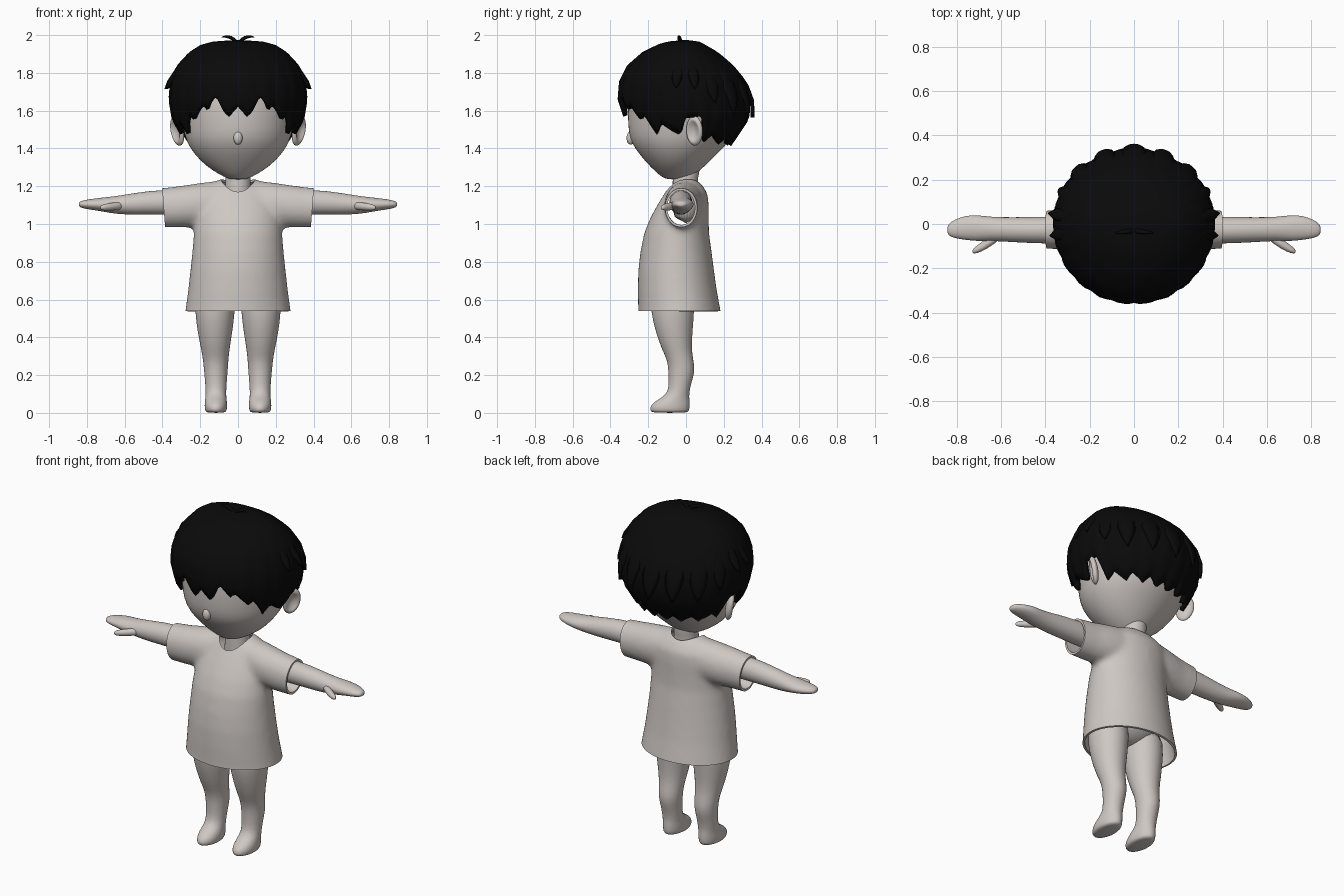
import bpy, bmesh, math
from mathutils import Vector, Matrix

if "Cube" in bpy.data.objects:
    bpy.data.objects.remove(bpy.data.objects["Cube"])


def material(name, rgb):
    m = bpy.data.materials.new(name)
    m.diffuse_color = (*rgb, 1)
    m.use_nodes = True
    m.node_tree.nodes["Principled BSDF"].inputs["Base Color"].default_value = m.diffuse_color
    return m


CLAY = material("warm grey", (0.62, 0.575, 0.545))
BLACK = material("hair black", (0.003, 0.003, 0.003))


def loft(bm, rings, axis, segs=24):
    """Ellipse rings (position, centre a, centre b, radius a, radius b) along x or z."""
    rows = []
    for p, ca, cb, ra, rb in rings:
        row = []
        for i in range(segs):
            t = 2 * math.pi * i / segs
            a, b = ca + ra * math.cos(t), cb + rb * math.sin(t)
            row.append(bm.verts.new((p, a, b) if axis == "X" else (a, b, p)))
        rows.append(row)
    for r, s in zip(rows, rows[1:]):
        for i in range(segs):
            j = (i + 1) % segs
            bm.faces.new((r[i], r[j], s[j], s[i]))
    bm.faces.new(rows[0])
    bm.faces.new(rows[-1])


def finish(bm, name, mat, mirror=False, subsurf=0):
    bmesh.ops.recalc_face_normals(bm, faces=bm.faces[:])
    me = bpy.data.meshes.new(name)
    bm.to_mesh(me)
    bm.free()
    me.materials.append(mat)
    me.shade_smooth()
    ob = bpy.data.objects.new(name, me)
    bpy.context.collection.objects.link(ob)
    if mirror:
        ob.modifiers.new("Mirror", "MIRROR")
    if subsurf:
        s = ob.modifiers.new("Subsurf", "SUBSURF")
        s.levels = s.render_levels = subsurf
    return ob


def activate(ob):
    bpy.ops.object.select_all(action="DESELECT")
    ob.select_set(True)
    bpy.context.view_layer.objects.active = ob


def apply_all(ob):
    activate(ob)
    for m in list(ob.modifiers):
        bpy.ops.object.modifier_apply(modifier=m.name)


# Head: rings given as (z, half width, front y, back y)
HEAD = [(1.235, .04, -.10, 0), (1.25, .075, -.13, .03), (1.28, .13, -.165, .07),
        (1.33, .197, -.215, .125), (1.40, .255, -.272, .195), (1.46, .282, -.302, .25),
        (1.54, .298, -.308, .285), (1.62, .312, -.31, .30), (1.72, .31, -.30, .30),
        (1.82, .26, -.25, .22), (1.88, .17, -.15, .12)]
bm = bmesh.new()
loft(bm, [(z, 0, (f + b) / 2, rx, (b - f) / 2) for z, rx, f, b in HEAD], "Z", 32)
finish(bm, "head", CLAY, subsurf=1)

# Neck
bm = bmesh.new()
loft(bm, [(1.0, 0, 0, .08, .075), (1.17, 0, -.005, .072, .068),
          (1.24, 0, -.005, .064, .064), (1.36, 0, .01, .075, .085)], "Z")
finish(bm, "neck", CLAY, subsurf=1)

# Nose
bm = bmesh.new()
bmesh.ops.create_uvsphere(bm, u_segments=20, v_segments=12, radius=1)
bm.transform(Matrix.Translation((0, -.293, 1.455)) @ Matrix.Diagonal((.024, .022, .035, 1)))
finish(bm, "nose", CLAY)

# Ears: flat ellipsoids, dished on the outer side and flared backwards
bm = bmesh.new()
bmesh.ops.create_uvsphere(bm, u_segments=24, v_segments=24, radius=1,
                          matrix=Matrix.Rotation(math.pi / 2, 4, "Y"))
for v in bm.verts:
    r = math.hypot(v.co.y, v.co.z)
    if v.co.x > 0 and r < .75:
        v.co.x -= 1.1 * (1 - (r / .75) ** 2)
bm.transform(Matrix.Translation((.322, .045, 1.493)) @ Matrix.Rotation(.2, 4, "Y")
             @ Matrix.Rotation(-.6, 4, "Z") @ Matrix.Diagonal((.024, .05, .08, 1)))
finish(bm, "ears", CLAY, mirror=True)

# Arms with hands and thumbs
bm = bmesh.new()
loft(bm, [(.15, -.028, 1.11, .062, .068), (.40, -.028, 1.118, .062, .067),
          (.55, -.026, 1.106, .056, .058), (.65, -.022, 1.1, .054, .047),
          (.71, -.018, 1.103, .060, .038), (.76, -.017, 1.104, .055, .031),
          (.81, -.022, 1.104, .043, .024), (.838, -.026, 1.104, .026, .015),
          (.843, -.026, 1.104, .012, .007)], "X")
loft(bm, [(.60, -.05, 1.098, .018, .02), (.65, -.078, 1.094, .026, .022),
          (.69, -.105, 1.09, .022, .02), (.72, -.12, 1.087, .015, .015),
          (.73, -.124, 1.086, .007, .007)], "X", 12)
finish(bm, "arms", CLAY, mirror=True, subsurf=1)

# Legs with feet
bm = bmesh.new()
loft(bm, [(0, .117, -.086, .05, .096), (.012, .117, -.087, .058, .104),
          (.04, .117, -.085, .061, .106), (.07, .117, -.066, .057, .085),
          (.10, .117, -.040, .054, .056), (.16, .117, -.032, .057, .060),
          (.22, .117, -.022, .063, .071), (.28, .118, -.030, .067, .069),
          (.34, .12, -.050, .076, .080), (.42, .122, -.062, .091, .096),
          (.54, .122, -.073, .108, .118), (.70, .12, -.07, .108, .118)], "Z")
finish(bm, "legs", CLAY, mirror=True, subsurf=1)

# Hips, hidden under the shirt
bm = bmesh.new()
bmesh.ops.create_uvsphere(bm, u_segments=24, v_segments=16, radius=1)
bm.transform(Matrix.Translation((0, -.06, .74)) @ Matrix.Diagonal((.215, .14, .17, 1)))
finish(bm, "hips", CLAY)

# Shirt: torso and a tube for both sleeves, fused, trimmed open and thickened
bm = bmesh.new()
loft(bm, [(.44, 0, -.03, .298, .228), (.54, 0, -.035, .279, .218), (.65, 0, -.046, .264, .209),
          (.75, 0, -.052, .253, .201), (.85, 0, -.053, .242, .189), (.95, 0, -.05, .234, .172),
          (1.03, 0, -.035, .226, .155), (1.1, 0, -.016, .218, .136), (1.16, 0, 0, .20, .115),
          (1.2, 0, 0, .165, .09), (1.228, 0, 0, .12, .065), (1.245, 0, 0, .07, .04)], "Z", 48)
half = [(.47, -.026, 1.083, .086, .104), (.40, -.026, 1.086, .086, .105),
        (.30, -.024, 1.092, .092, .111), (.20, -.015, 1.10, .10, .118),
        (.10, -.005, 1.11, .10, .120)]
loft(bm, [(-r[0], *r[1:]) for r in half] + half[::-1], "X", 32)
shirt = finish(bm, "shirt", CLAY)
rm = shirt.modifiers.new("Fuse", "REMESH")
rm.mode, rm.voxel_size = "VOXEL", .015
sm = shirt.modifiers.new("Soften", "SMOOTH")
sm.factor, sm.iterations = .5, 10
apply_all(shirt)
bm = bmesh.new()
bm.from_mesh(shirt.data)
for co, no in (((0, 0, .54), (0, 0, -1)), ((.394, 0, 1.09), (1, 0, -.075)),
               ((-.394, 0, 1.09), (-1, 0, -.075))):
    bmesh.ops.bisect_plane(bm, geom=bm.verts[:] + bm.edges[:] + bm.faces[:],
                           plane_co=co, plane_no=no, clear_outer=True)
bm.to_mesh(shirt.data)
bm.free()

# Neck opening, cut by an upright oval
bm = bmesh.new()
loft(bm, [(1.08, 0, -.018, .09, .09), (1.4, 0, -.018, .09, .09)], "Z", 48)
cutter = finish(bm, "neck_cutter", CLAY)
cutter.hide_render = True
so = shirt.modifiers.new("Thickness", "SOLIDIFY")
so.thickness, so.offset = .012, -1
bo = shirt.modifiers.new("Neckline", "BOOLEAN")
bo.operation, bo.solver, bo.object = "DIFFERENCE", "EXACT", cutter
apply_all(shirt)
bpy.data.objects.remove(cutter)
activate(shirt)
bpy.ops.object.shade_smooth_by_angle(angle=math.radians(45))

# Hair outline: (z, half width, front y, back y), and hem height by angle from the front
HAIR = [(1.975, .0, .0, .0), (1.966, .13, -.10, .07), (1.95, .195, -.15, .10),
        (1.91, .258, -.232, .17), (1.84, .322, -.312, .252), (1.755, .357, -.355, .315),
        (1.66, .366, -.362, .343), (1.555, .348, -.328, .335), (1.48, .312, -.31, .285),
        (1.40, .275, -.28, .23)]
HEM = [(0, 1.62), (8, 1.565), (13, 1.60), (19, 1.68), (28, 1.60), (31, 1.63), (43, 1.55),
       (47, 1.58), (60, 1.475), (66, 1.53), (74, 1.50), (84, 1.47), (90, 1.56), (104, 1.57),
       (112, 1.43), (120, 1.47), (135, 1.42), (142, 1.46), (155, 1.415), (162, 1.455),
       (172, 1.41), (180, 1.45)]


def lerp(table, x):
    for p, q in zip(table, table[1:]):
        if min(p[0], q[0]) <= x <= max(p[0], q[0]):
            t = (x - p[0]) / (q[0] - p[0])
            return [u + (v - u) * t for u, v in zip(p[1:], q[1:])]
    return table[-1][1:]


def hair_point(a, z, scale=1.0):
    rx, f, b = lerp(HAIR, z)
    c = math.cos(a)
    return Vector((rx * math.sin(a) * scale, (f * c if c > 0 else -b * c) * scale, z))


# Hair cap with scalloped clumps and a jagged hem
bm = bmesh.new()
cols, count = 144, 18
top = bm.verts.new((0, 0, 1.975))
rows = []
for k in range(1, count + 1):
    s = k / count
    row = []
    for i in range(cols):
        a = 2 * math.pi * i / cols
        deg = min(i, cols - i) * 360 / cols
        z = 1.975 - (1.975 - lerp(HEM, deg)[0]) * s ** 1.8
        row.append(bm.verts.new(hair_point(a, z, 1 + .02 * s * (abs(math.sin(a * 11)) - .6))))
    rows.append(row)
for i in range(cols):
    j = (i + 1) % cols
    bm.faces.new((top, rows[0][i], rows[0][j]))
    for r, s in zip(rows, rows[1:]):
        bm.faces.new((r[i], s[i], s[j], r[j]))
cap = finish(bm, "hair_cap", BLACK)
so = cap.modifiers.new("Thickness", "SOLIDIFY")
so.thickness, so.offset = .025, -1


# Flared locks on the sides and back
def lock(bm, deg, z0, z1, width, flare):
    a0, n, prev = math.radians(deg), 7, None
    for k in range(n + 1):
        s = k / n
        z = z0 + (z1 - z0) * s
        w = width / .7 * (1 - s ** 3) + .004
        sc = .975 + (flare + .025) * s
        ring = [bm.verts.new(hair_point(a0 + da, z, sc + ds)) for da, ds in
                ((-w, -.03), (-w / 2, 0), (0, .012 * (1 - s)), (w / 2, 0), (w, -.03), (0, -.06))]
        if prev:
            for i in range(6):
                j = (i + 1) % 6
                bm.faces.new((prev[i], prev[j], ring[j], ring[i]))
        else:
            bm.faces.new(ring)
        prev = ring
    bm.faces.new(prev)


bm = bmesh.new()
for deg, z0, z1, w, fl in ((82, 1.86, 1.72, .07, .07), (98, 1.87, 1.715, .08, .09),
                           (116, 1.86, 1.64, .11, .05), (136, 1.87, 1.58, .12, .07),
                           (158, 1.87, 1.57, .12, .075)):
    for side in (1, -1):
        lock(bm, side * deg, z0, z1, w, fl)
lock(bm, 180, 1.87, 1.565, .13, .08)
finish(bm, "hair_locks", BLACK)

# Two little strands on the crown
bm = bmesh.new()
loft(bm, [(.0, -.03, 1.955, .012, .014), (.02, -.033, 1.978, .012, .012),
          (.045, -.036, 1.99, .011, .010), (.07, -.038, 1.994, .007, .006),
          (.088, -.04, 1.988, .002, .002)], "X", 10)
finish(bm, "crown_strands", BLACK, mirror=True, subsurf=1)
